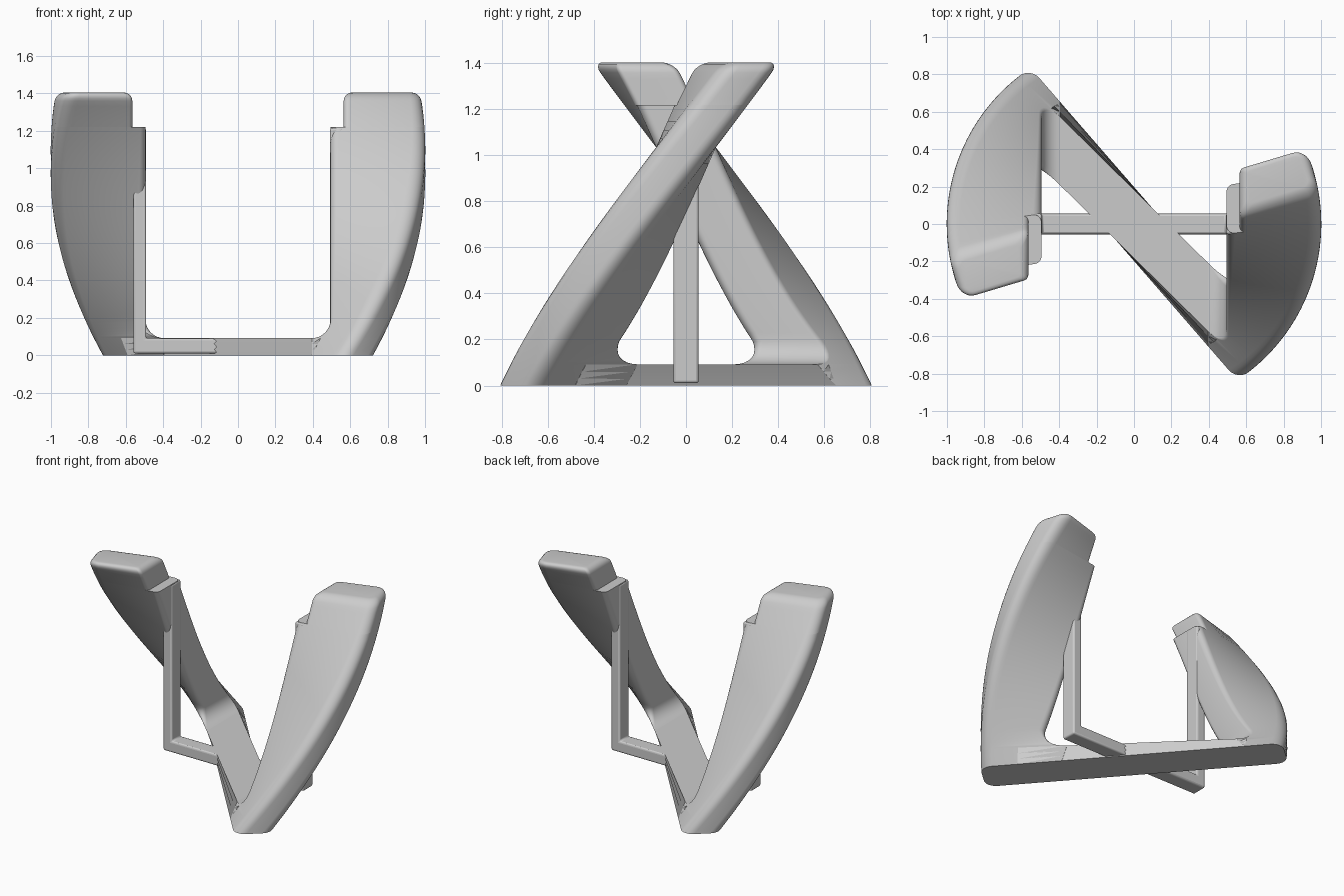
import bpy, bmesh, math
from mathutils import Vector

cube = bpy.data.objects.get("Cube")
if cube:
    bpy.data.objects.remove(cube, do_unlink=True)

HEIGHT, REACH, HALF = 1.405, 1.0, 0.13
BAR_TOP, LEDGE = 0.092, 1.22

grey = bpy.data.materials.new("light grey")
grey.use_nodes = True
colour = (0.6, 0.6, 0.6, 1)
grey.diffuse_color = colour
grey.node_tree.nodes["Principled BSDF"].inputs["Base Color"].default_value = colour


def twist(z):
    return math.radians(-49 + 66.5 * z / HEIGHT)


def finish(name, bm, angle=35, bevel=0):
    bmesh.ops.recalc_face_normals(bm, faces=bm.faces)
    mesh = bpy.data.meshes.new(name)
    bm.to_mesh(mesh)
    bm.free()
    mesh.materials.append(grey)
    obj = bpy.data.objects.new(name, mesh)
    bpy.context.collection.objects.link(obj)
    if bevel:
        mod = obj.modifiers.new("soft edges", "BEVEL")
        mod.width, mod.segments = bevel, 3
    bpy.ops.object.select_all(action="DESELECT")
    obj.select_set(True)
    bpy.context.view_layer.objects.active = obj
    bpy.ops.object.shade_smooth_by_angle(angle=math.radians(angle))
    return obj


def round_corners(points, radii, steps=6):
    """Replace each corner of a polygon with an arc."""
    out = []
    for i, p in enumerate(points):
        a = (points[i - 1] - p).normalized()
        b = (points[(i + 1) % len(points)] - p).normalized()
        half = a.angle(b) / 2
        r = max(radii[i], 0.002)
        centre = p + (a + b).normalized() * (r / math.sin(half))
        start = p + a * (r / math.tan(half)) - centre
        end = p + b * (r / math.tan(half)) - centre
        sweep = math.pi - 2 * half
        for k in range(steps + 1):
            t = k / steps
            v = (start * math.sin((1 - t) * sweep) + end * math.sin(t * sweep)) / math.sin(sweep)
            out.append(centre + v)
    return out


def loft(bm, rings):
    rows = [[bm.verts.new((p.x, p.y, z)) for p in ring] for z, ring in rings]
    for low, high in zip(rows, rows[1:]):
        for i in range(len(low)):
            j = (i + 1) % len(low)
            bm.faces.new((low[i], low[j], high[j], high[i]))
    bm.faces.new(rows[0])
    bm.faces.new(rows[-1])


def arm_section(z, inner, inner_radius, inset=0):
    """Horizontal slice: a radial slab cut by a plane on its inner side."""
    a = twist(z)
    u, n = Vector((math.cos(a), math.sin(a))), Vector((-math.sin(a), math.cos(a)))
    half, reach, inner = HALF - inset, REACH - inset, inner + inset

    def cut(s):
        return u * ((inner + s * math.sin(a)) / math.cos(a)) + n * s

    corners = [cut(-half), u * reach - n * half, u * reach + n * half, cut(half)]
    outer = max(0.078 - inset, 0.02)
    return z, round_corners(corners, [inner_radius, outer, outer, inner_radius])


# Twisted arms with a foot fillet, a ledge and a softened top
INNER, UPPER, FILLET, SOFT = 0.495, 0.565, 0.1, 0.045
rings = [arm_section(z, INNER - FILLET, 0) for z in (0, 0.03, 0.06, BAR_TOP)]
for k in range(1, 9):
    q = k / 8 * math.pi / 2
    rings.append(arm_section(BAR_TOP + FILLET * (1 - math.cos(q)),
                             INNER - FILLET * (1 - math.sin(q)), 0.04 * k / 8))
low = BAR_TOP + FILLET
rings += [arm_section(low + (LEDGE - low) * k / 28, INNER, 0.04) for k in range(1, 29)]
rings += [arm_section(LEDGE + (HEIGHT - SOFT - LEDGE) * k / 5, UPPER, 0.025) for k in range(6)]
for k in range(1, 6):
    q = k / 5 * math.pi / 2
    rings.append(arm_section(HEIGHT - SOFT * (1 - math.sin(q)), UPPER, 0.025,
                             SOFT * (1 - math.cos(q))))
for name, turn in (("left_arm", 0), ("right_arm", math.pi)):
    bm = bmesh.new()
    loft(bm, rings)
    finish(name, bm).rotation_euler.z = turn

# Diagonal base bar joining the feet
bm = bmesh.new()
bar = []
for k in range(4):
    z = BAR_TOP * k / 3
    a = twist(z)
    u, n = Vector((math.cos(a), math.sin(a))), Vector((-math.sin(a), math.cos(a)))
    bar.append((z, [u * x + n * y for x, y in
                    ((-0.75, -HALF), (0.75, -HALF), (0.75, HALF), (-0.75, HALF))]))
loft(bm, bar)
finish("base_bar", bm)

# Thin U-shaped cross frame
bm = bmesh.new()
outer, inner, floor, top, bottom = 0.56, 0.492, 0.09, LEDGE - 0.004, 0.01
side = [(outer, bottom), (outer, top), (inner, top), (inner, floor)]
outline = side + [(-x, z) for x, z in reversed(side)]
face = bm.faces.new([bm.verts.new((x, -0.055, z)) for x, z in outline])
moved = bmesh.ops.extrude_face_region(bm, geom=[face])["geom"]
bmesh.ops.translate(bm, vec=(0, 0.11, 0),
                    verts=[v for v in moved if isinstance(v, bmesh.types.BMVert)])
finish("cross_frame", bm, bevel=0.012)
